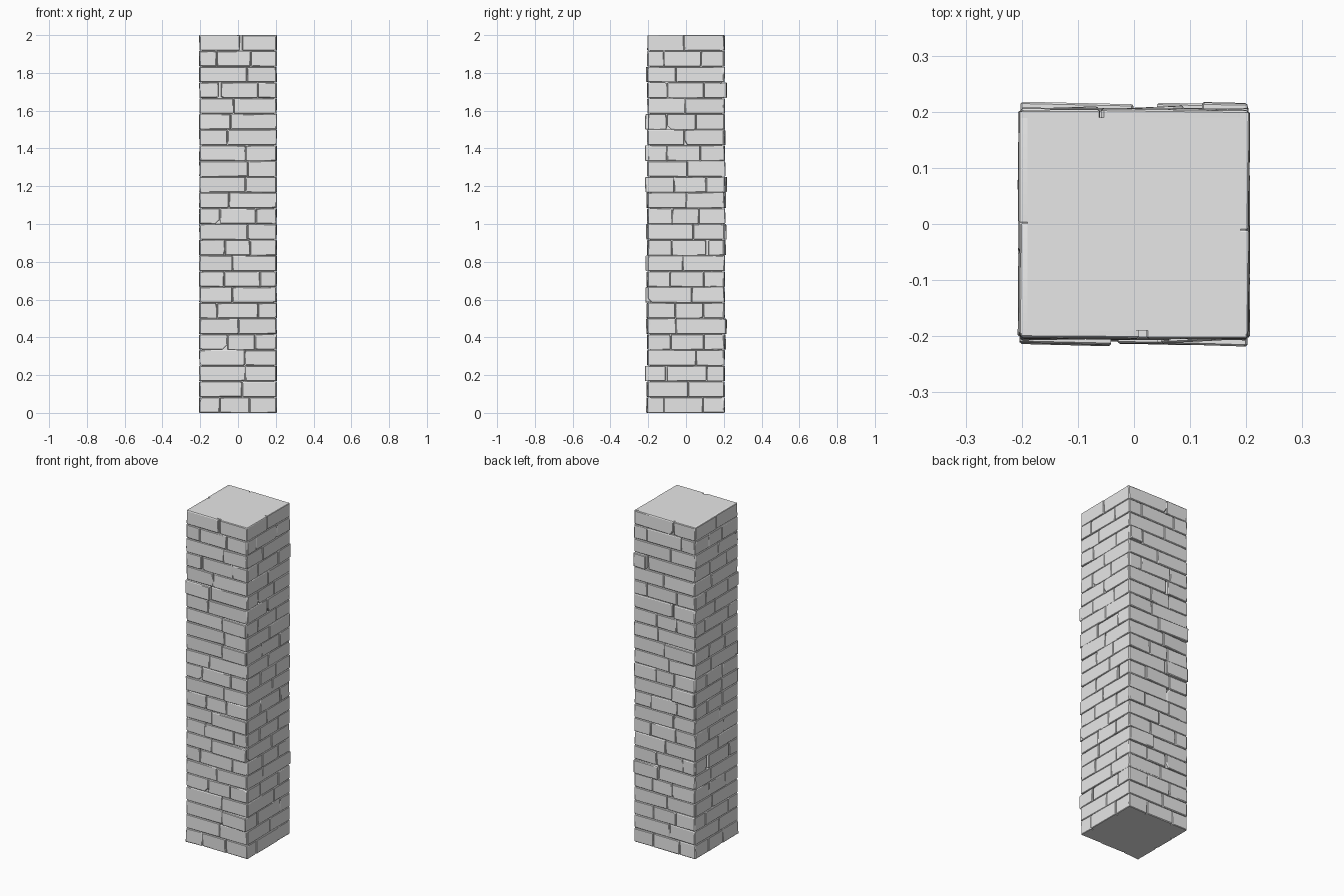
import bpy, bmesh, random
from math import radians
from mathutils import Matrix

random.seed(7)
rnd = random.uniform

old = bpy.data.objects.get("Cube")
if old:
    bpy.data.objects.remove(old, do_unlink=True)

stone = bpy.data.materials.new("grey_stone")
stone.use_nodes = True
grey = (0.8, 0.8, 0.8, 1)
stone.diffuse_color = grey
stone.node_tree.nodes["Principled BSDF"].inputs["Base Color"].default_value = grey

COURSES = 24
HEIGHT = 2 / COURSES
CORE = 0.19          # half width of the recessed mortar core
FACE = 0.204         # usual half width at the brick faces

# Courses with a raised brick: joint position and which brick stands out
FRONT, LEFT, BACK, RIGHT = range(4)
RAISED = {
    (FRONT, 2): (0.04, 1), (FRONT, 7): (-0.03, 1), (FRONT, 9): (-0.03, 1),
    (FRONT, 14): (0.04, 1), (FRONT, 16): (0.04, 1), (FRONT, 18): (-0.04, 0),
    (BACK, 11): (0.05, 1), (BACK, 14): (0.0, 1), (BACK, 20): (-0.12, 0),
    (BACK, 5): (-0.04, 0),
}


def make_object(name, bm):
    mesh = bpy.data.meshes.new(name)
    bmesh.ops.recalc_face_normals(bm, faces=bm.faces)
    bm.to_mesh(mesh)
    bm.free()
    mesh.materials.append(stone)
    obj = bpy.data.objects.new(name, mesh)
    bpy.context.collection.objects.link(obj)
    bpy.ops.object.select_all(action='DESELECT')
    obj.select_set(True)
    bpy.context.view_layer.objects.active = obj
    bpy.ops.object.shade_smooth_by_angle(angle=radians(25))
    return obj


def chip():
    """Size of a worn corner, now and then a big break."""
    return rnd(0.012, 0.028) if random.random() < 0.09 else rnd(0.001, 0.005)


def outline(u0, u1, z0, z1):
    """Rectangle with an uneven cut at each corner."""
    points = []
    for u, z, su, sz in ((u0, z0, 1, 1), (u1, z0, -1, 1),
                         (u1, z1, -1, -1), (u0, z1, 1, -1)):
        along_u = (u + su * chip(), z)
        along_z = (u, z + sz * chip())
        points += [along_z, along_u] if su == sz else [along_u, along_z]
    return points


def add_brick(bm, u0, u1, z0, z1, d0, d1, wear):
    """Worn block whose face slopes from depth d0 to d1."""
    pts = outline(u0, u1, z0, z1)
    mu, mz = (u0 + u1) / 2, (z0 + z1) / 2
    lean = rnd(-0.03, 0.03)
    rings = [[], [], []]
    for u, z in pts:
        d = d0 + (d1 - d0) * (u - u0) / (u1 - u0) + lean * (z - mz)
        iu = u + (wear if u < mu else -wear) * rnd(0.6, 1.2)
        iz = z + (wear if z < mz else -wear) * rnd(0.6, 1.2)
        rings[0].append(bm.verts.new((u, -CORE + 0.001, z)))
        rings[1].append(bm.verts.new((u, -d + wear * 0.8, z)))
        rings[2].append(bm.verts.new((iu, -d, iz)))
    n = len(pts)
    for low, high in zip(rings, rings[1:]):
        for i in range(n):
            j = (i + 1) % n
            bm.faces.new((low[i], low[j], high[j], high[i]))
    bm.faces.new(rings[2])


def build_side(name, side):
    bm = bmesh.new()
    broad = side in (FRONT, BACK)
    half = 0.203 if broad else 0.201
    wear = 0.004 if broad else 0.003
    for row in range(COURSES):
        z0 = row * HEIGHT + (0.001 if row else 0)
        z1 = (row + 1) * HEIGHT - (0.001 if row < COURSES - 1 else 0)
        joint, raised = RAISED.get((side, row), (None, None))
        if joint is not None:
            joints = [joint]
        elif row % 2:
            joints = [rnd(-0.06, 0.06)]
        else:
            joints = [rnd(-0.12, -0.05), rnd(0.05, 0.12)]
        ends = [-half] + joints + [half]
        for i, (u0, u1) in enumerate(zip(ends, ends[1:])):
            # Tight joints, with an occasional open gap
            gap = rnd(0.006, 0.014) if random.random() < 0.07 else 0.001
            u0 += gap if i else rnd(-0.001, 0.001)
            u1 -= 0.001
            d0, d1 = (FACE + rnd(-0.002, 0.0025) for _ in range(2))
            if i == raised:
                d0, d1 = d0 + 0.009, d1 + 0.012
            elif broad and random.random() < 0.12:
                d0 += 0.006
            add_brick(bm, u0, u1, z0, z1, d0, d1, wear)
    bmesh.ops.recalc_face_normals(bm, faces=bm.faces)
    bm.transform(Matrix.Rotation(radians(90 * side), 4, 'Z'))
    return make_object(name, bm)


# Mortar core, closed at the top and the foot
core = bmesh.new()
bmesh.ops.create_cube(core, size=1, matrix=Matrix.Translation((0, 0, 1))
                      @ Matrix.Diagonal((2 * CORE, 2 * CORE, 2, 1)))
make_object("mortar_core", core)

# Brick courses on the four sides
for side, name in enumerate(("front_bricks", "left_bricks", "back_bricks", "right_bricks")):
    build_side(name, side)
